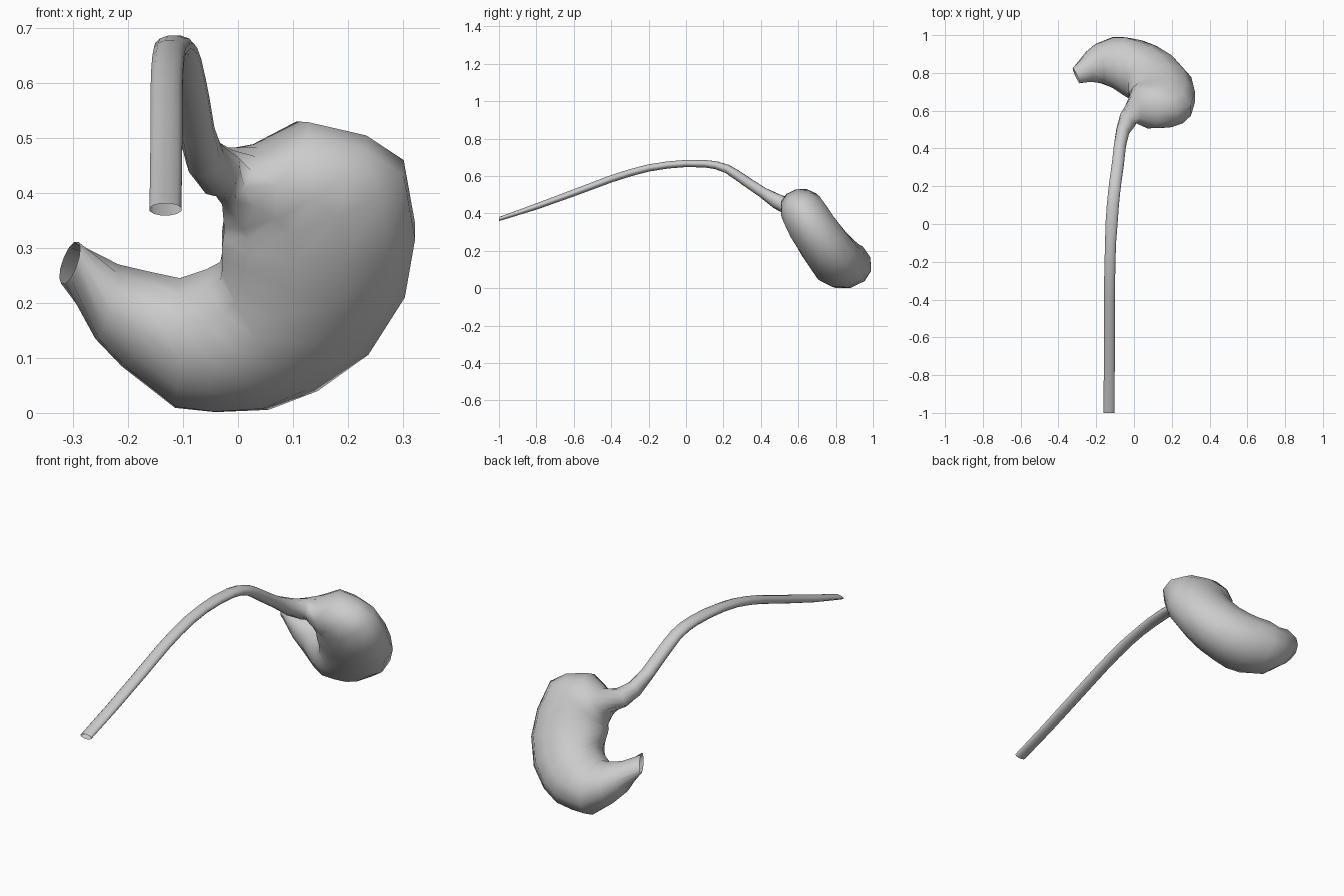
import bpy, math
from mathutils import Vector

if "Cube" in bpy.data.objects:
    bpy.data.objects.remove(bpy.data.objects["Cube"])

SIDES = 12
GROW = 1 / math.cos(math.pi / SIDES)


def ring(centre, up, side):
    """Elliptical ring from a centre and two half-axis vectors."""
    pts = []
    for i in range(SIDES):
        a = 2 * math.pi * (i + 0.5) / SIDES
        pts.append(centre + GROW * (up * math.cos(a) + side * math.sin(a)))
    return pts


def plane_y(z):
    """The stomach leans back in a tilted plane."""
    return 0.68 - 0.7 * (z - 0.32)


def loft(name, rings):
    n = SIDES
    verts = [p for r in rings for p in r]
    faces = [(k * n + i, (k + 1) * n + i, (k + 1) * n + (i + 1) % n, k * n + (i + 1) % n)
             for k in range(len(rings) - 1) for i in range(n)]
    mesh = bpy.data.meshes.new(name)
    mesh.from_pydata(verts, [], faces)
    mesh.shade_smooth()
    obj = bpy.data.objects.new(name, mesh)
    bpy.context.collection.objects.link(obj)
    return obj


rings = []

# gullet: centre line (x, y, z), half height
gullet = [(-.132, -1, .37, .011), (-.131, -.8, .437, .016), (-.13, -.6, .51, .018),
          (-.13, -.4, .585, .019), (-.129, -.3, .617, .019), (-.127, -.2, .643, .019),
          (-.124, -.1, .659, .019), (-.119, 0, .667, .019), (-.112, .1, .666, .02),
          (-.106, .16, .658, .021), (-.099, .22, .638, .023), (-.092, .27, .607, .025),
          (-.085, .32, .572, .026), (-.075, .41, .512, .028)]
path = [Vector(g[:3]) for g in gullet]
for k, g in enumerate(gullet):
    d = (path[min(k + 1, len(path) - 1)] - path[max(k - 1, 0)]).normalized()
    side = d.cross(Vector((0, 0, 1))).normalized()
    up = side.cross(d)
    if k == 0:
        up, side = Vector((0, 0, 1)), Vector((1, 0, 0))
    rings.append(ring(path[k], up * g[3], side * (.029 if k < 7 else .032)))

# flare where the gullet enters the stomach
rings.append(ring(Vector((-.06, .49, .463)), Vector((.008, .018, .034)), Vector((.032, -.015, 0))))
rings.append(ring(Vector((-.034, .55, .438)), Vector((.015, .008, .042)), Vector((.034, -.036, -.008))))

# stomach: inner x, z, outer x, z, half depth, y offset
stomach = [(-.033, .383, .04, .48, .08, .01), (-.03, .362, .13, .52, .105, .02),
           (-.027, .35, .235, .492, .115, .015), (-.026, .34, .302, .446, .12, .01),
           (-.027, .33, .322, .33, .127, 0), (-.03, .312, .304, .225, .13, 0),
           (-.032, .295, .24, .12, .135, 0), (-.034, .28, .15, .05, .14, .005),
           (-.037, .27, .06, .01, .145, .01), (-.06, .26, -.04, .002, .145, .023),
           (-.105, .244, -.115, .01, .127, .038), (-.155, .254, -.215, .087, .1, .065),
           (-.215, .268, -.262, .137, .075, .07)]
for xi, zi, xo, zo, t, off in stomach:
    a = Vector((xi, plane_y(zi) + off, zi))
    b = Vector((xo, plane_y(zo) + off, zo))
    u = (b - a) / 2
    side = Vector((0, -.9, -.436)) * t
    # shorten the axis so the leaning depth keeps the front outline
    flat = Vector((u.x, 0, u.z))
    lean = side.z * flat.normalized().z / flat.length
    rings.append(ring((a + b) / 2, u * math.sqrt(1 - min(lean * lean, .5)), side))

# open outlet
rings.append(ring(Vector((-.306, .785, .273)), Vector((-.012, .016, -.038)), Vector((.014, -.036, 0))))

loft("stomach_and_gullet", rings)
